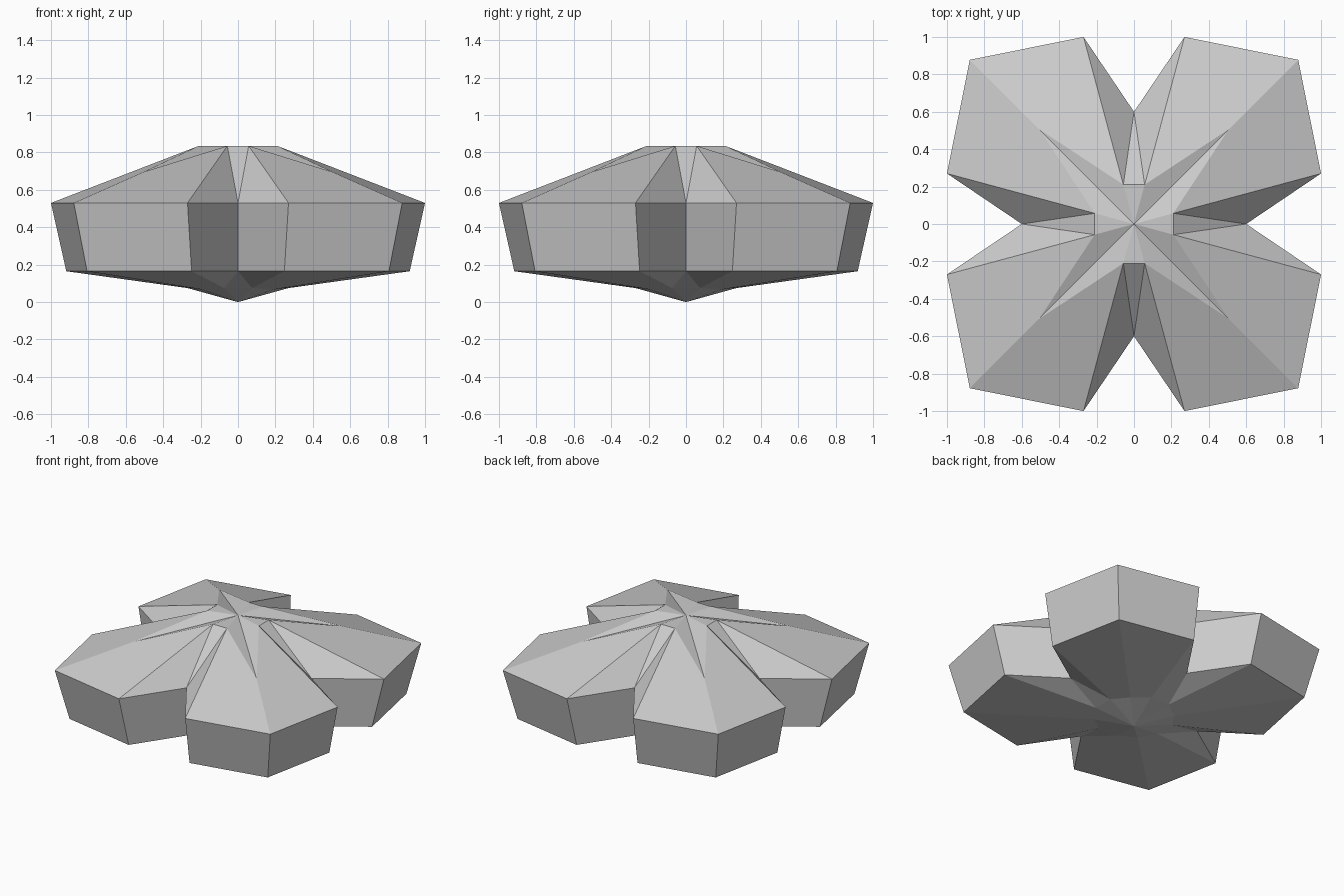
import bpy, bmesh
from math import pi
from mathutils import Matrix, Vector

cube = bpy.data.objects.get("Cube")
if cube:
    bpy.data.objects.remove(cube, do_unlink=True)

grey = bpy.data.materials.new("light grey")
grey.use_nodes = True
colour = (0.6, 0.6, 0.6, 1)
grey.diffuse_color = colour
grey.node_tree.nodes["Principled BSDF"].inputs["Base Color"].default_value = colour

# Points of one eighth, between the notch axis (+y) and the petal diagonal
points = {
    "top_centre": (0, 0, 0.835),
    "top_axis": (0, 0.21, 0.835),
    "top_corner": (0.057, 0.21, 0.835),
    "valley_end": (0.507, 0.507, 0.695),
    "notch": (0, 0.6, 0.53),
    "shoulder": (0.27, 1, 0.53),
    "tip": (0.878, 0.878, 0.53),
    "low_notch": (0, 0.55, 0.165),
    "low_shoulder": (0.248, 0.918, 0.165),
    "low_tip": (0.807, 0.807, 0.165),
    "hub_axis": (0, 0.27, 0.075),
    "hub_corner": (0.075, 0.27, 0.075),
    "hub_tip": (0.19, 0.19, 0.067),
    "base": (0, 0, 0),
}
facets = [
    # Crown
    "top_centre top_axis top_corner",
    "top_centre top_corner valley_end",
    "top_corner shoulder tip valley_end",
    "top_axis notch top_corner",
    "top_corner notch shoulder",
    # Side walls
    "notch shoulder low_shoulder low_notch",
    "shoulder tip low_tip low_shoulder",
    # Underside
    "low_notch low_shoulder hub_corner",
    "low_notch hub_corner hub_axis",
    "low_shoulder low_tip hub_tip hub_corner",
    "hub_corner hub_tip base",
    "hub_axis hub_corner base",
]

# Mirror the eighth and turn it four times
bm = bmesh.new()
for turn in range(4):
    for side in (1, -1):
        place = Matrix.Rotation(turn * pi / 2, 4, "Z") @ Matrix.Diagonal((side, 1, 1, 1))
        verts = {name: bm.verts.new(place @ Vector(co)) for name, co in points.items()}
        for facet in facets:
            bm.faces.new([verts[name] for name in facet.split()])
bmesh.ops.remove_doubles(bm, verts=bm.verts, dist=0.001)
bmesh.ops.recalc_face_normals(bm, faces=bm.faces)

mesh = bpy.data.meshes.new("four_petal_gem")
bm.to_mesh(mesh)
bm.free()
mesh.materials.append(grey)
gem = bpy.data.objects.new("four_petal_gem", mesh)
bpy.context.collection.objects.link(gem)
